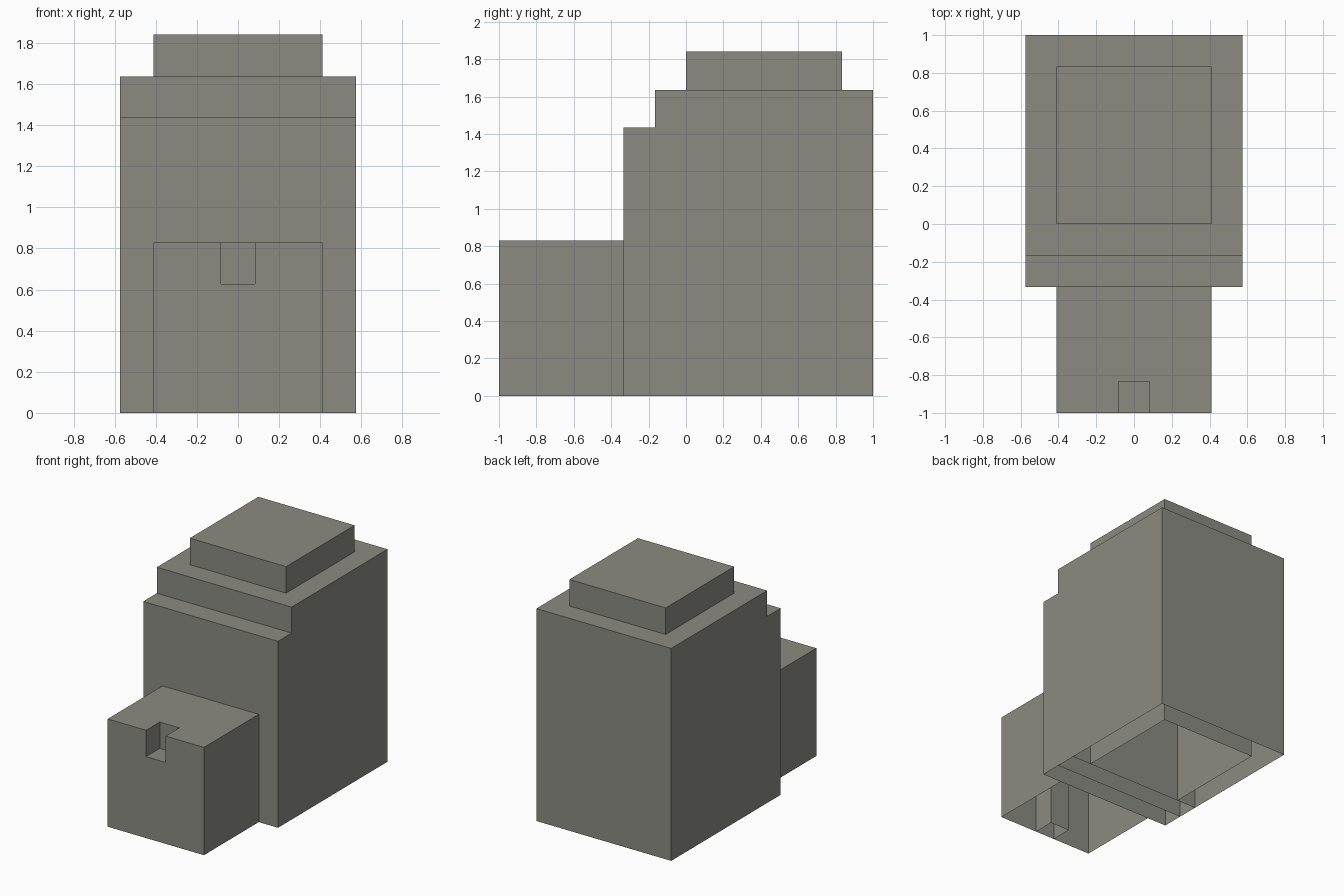
import bpy
import bmesh

cube = bpy.data.objects.get("Cube")
if cube:
    bpy.data.objects.remove(cube, do_unlink=True)

# One weathered grey stone colour for the whole building
STONE = (0.26, 0.26, 0.225, 1.0)
stone = bpy.data.materials.new("grey_stone")
stone.use_nodes = True
stone.diffuse_color = STONE
stone.node_tree.nodes["Principled BSDF"].inputs["Base Color"].default_value = STONE


def block(name, outline, height):
    """Flat roof on thin outer walls, open underneath; outline runs anticlockwise."""
    bm = bmesh.new()
    base = [bm.verts.new((x, y, 0)) for x, y in outline]
    roof = [bm.verts.new((x, y, height)) for x, y in outline]
    bm.faces.new(roof)
    for i in range(len(base)):
        j = (i + 1) % len(base)
        bm.faces.new((base[i], base[j], roof[j], roof[i]))
    mesh = bpy.data.meshes.new(name)
    bm.to_mesh(mesh)
    bm.free()
    mesh.materials.append(stone)
    obj = bpy.data.objects.new(name, mesh)
    bpy.context.collection.objects.link(obj)
    return obj


def rect(half, y0, y1):
    return [(-half, y0), (half, y0), (half, y1), (-half, y1)]


def notched(half, y0, y1, notch_half, notch_y):
    """Rectangle with a centred notch cut into its front edge."""
    right = [(notch_half, notch_y), (notch_half, y0), (half, y0), (half, y1)]
    return right + [(-x, y) for x, y in reversed(right)]


WIDE, NARROW, SLOT = 0.574, 0.41, 0.083
FRONT, STEP, TOWER, TOWER_BACK = -0.333, -0.167, 0.0, 0.833
EAVES = 1.636

# Main building, stepping up towards the back
block("front_step", rect(WIDE, FRONT, STEP), 1.436)
block("front_hall", rect(WIDE, STEP, TOWER), EAVES)
block("rear_hall", notched(WIDE, TOWER, 1.0, NARROW, TOWER_BACK), EAVES)
block("roof_tower", rect(NARROW, TOWER, TOWER_BACK), 1.84)

# Low entrance block with a recessed slot in its front
block("entrance_block", notched(NARROW, -1.0, FRONT, SLOT, -0.833), 0.83)
block("slot_floor", rect(SLOT, -1.0, -0.833), 0.627)
